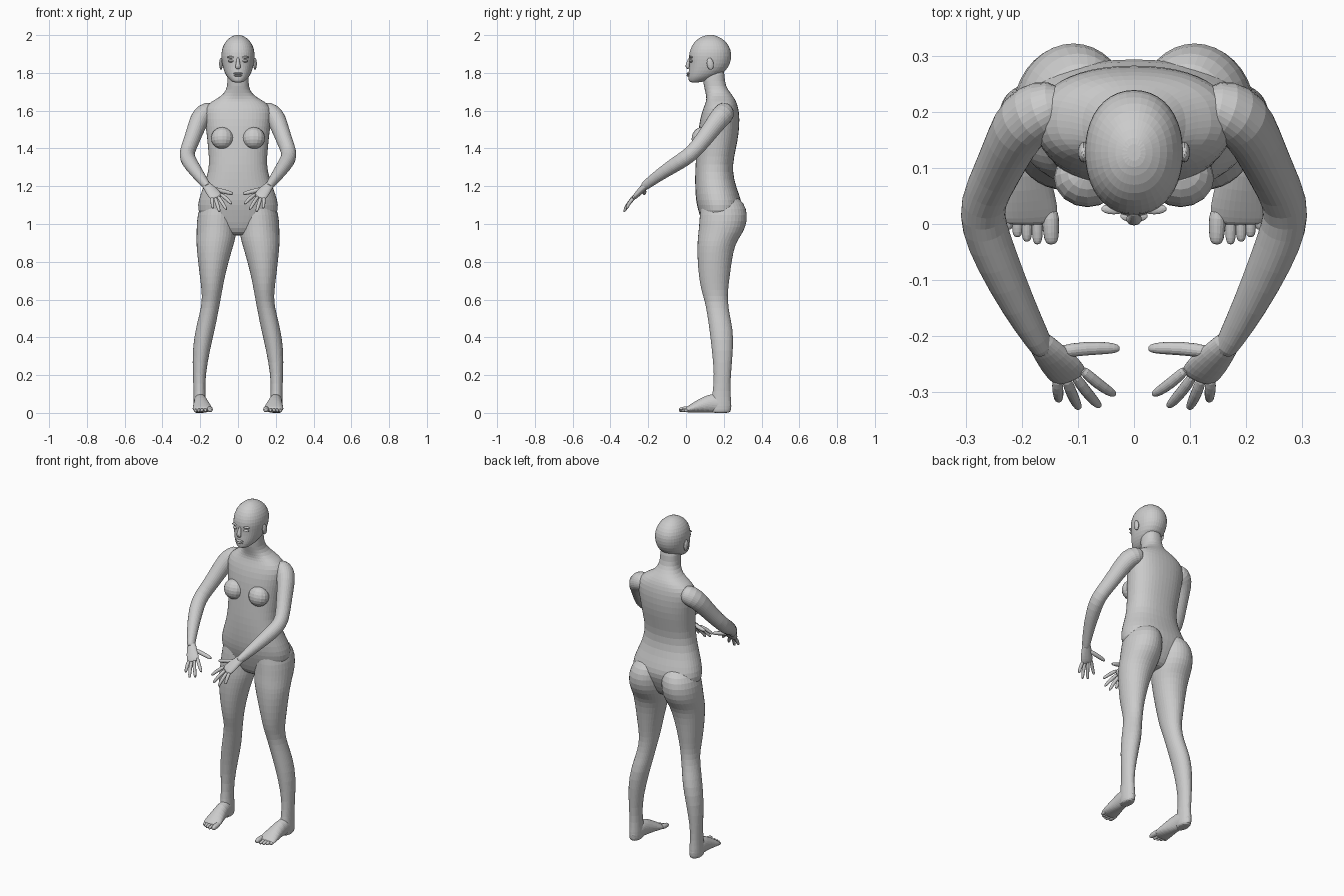
import bpy, bmesh, math
from mathutils import Vector, Matrix

grey = bpy.data.materials.new("plain grey")
grey.diffuse_color = (0.6, 0.6, 0.6, 1)


def finish(name, bm, mirror=False, smooth_levels=1):
    bmesh.ops.recalc_face_normals(bm, faces=bm.faces)
    me = bpy.data.meshes.new(name)
    bm.to_mesh(me)
    bm.free()
    ob = bpy.data.objects.new(name, me)
    bpy.context.collection.objects.link(ob)
    me.materials.append(grey)
    if mirror:
        m = ob.modifiers.new("mirror", 'MIRROR')
        m.use_clip = False
        m.use_mirror_merge = False
    if smooth_levels:
        ob.modifiers.new("soften", 'SUBSURF').levels = smooth_levels
        ob.modifiers["soften"].render_levels = smooth_levels
    return ob


def skin(name, rings, mirror=False, levels=1):
    """Bridge equal rings of points and close both ends."""
    bm = bmesh.new()
    loops = [[bm.verts.new(p) for p in r] for r in rings]
    n = len(loops[0])
    for a, b in zip(loops, loops[1:]):
        for i in range(n):
            j = (i + 1) % n
            bm.faces.new((a[i], a[j], b[j], b[i]))
    for end in (loops[0], loops[-1]):
        mid = bm.verts.new(sum((v.co for v in end), Vector()) / n)
        for i in range(n):
            bm.faces.new((end[i], end[(i + 1) % n], mid))
    return finish(name, bm, mirror, levels)


def stack(name, rows, n=18, power=1.0, mirror=False):
    """Level rings: height, centre x, half width, front y, back y."""
    rings = []
    for z, cx, hw, yf, yb in rows:
        ring = []
        for i in range(n):
            a = 2 * math.pi * i / n
            c, s = math.cos(a), math.sin(a)
            c = math.copysign(abs(c) ** power, c)
            s = math.copysign(abs(s) ** power, s)
            ring.append((cx + 1.01 * hw * c, (yf + yb) / 2 + 1.01 * (yb - yf) / 2 * s, z))
        rings.append(ring)
    return skin(name, rings, mirror)


def tube(name, pts, wide=(1, 0, 0), n=12, mirror=True, levels=1):
    """Rings across a path: x, y, z, radius along wide, radius across it."""
    pos = [Vector(p[:3]) for p in pts]
    rings = []
    for k, p in enumerate(pts):
        t = (pos[min(k + 1, len(pos) - 1)] - pos[max(k - 1, 0)]).normalized()
        w = Vector(wide)
        w = (w - t * w.dot(t)).normalized()
        u = t.cross(w)
        rings.append([pos[k] + w * p[3] * math.cos(2 * math.pi * i / n)
                      + u * p[4] * math.sin(2 * math.pi * i / n) for i in range(n)])
    return skin(name, rings, mirror, levels)


def digit(name, a, b, r, bend=(0, 0, 0)):
    """Finger or toe with a rounded tip."""
    a, b = Vector(a), Vector(b)
    rows = []
    for f, s in ((0, 1), (0.45, 1.05), (0.85, 0.9), (0.97, 0.6), (1, 0.3)):
        p = a.lerp(b, f) + Vector(bend) * math.sin(math.pi * f)
        rows.append((*p, r * s, r * s))
    wide = (0, 0, 1) if abs((b - a).normalized().z) < 0.8 else (1, 0, 0)
    return tube(name, rows, wide, 8, levels=1)


def blob(name, centre, size, mirror=False, tilt=0.0, seg=14):
    bm = bmesh.new()
    mat = (Matrix.Translation(centre) @ Matrix.Rotation(tilt, 4, 'X')
           @ Matrix.Diagonal((*size, 1)))
    bmesh.ops.create_uvsphere(bm, u_segments=seg, v_segments=seg // 2 + 2, radius=1, matrix=mat)
    return finish(name, bm, mirror, 0)


# Trunk and neck
stack("torso", [
    (0.94, 0, 0.07, 0.12, 0.22), (0.97, 0, 0.14, 0.095, 0.25), (1.05, 0, 0.208, 0.072, 0.285),
    (1.10, 0, 0.214, 0.057, 0.298), (1.155, 0, 0.2, 0.05, 0.282), (1.235, 0, 0.167, 0.048, 0.252),
    (1.315, 0, 0.15, 0.05, 0.246), (1.40, 0, 0.158, 0.058, 0.264), (1.48, 0, 0.165, 0.064, 0.28),
    (1.56, 0, 0.178, 0.075, 0.284), (1.615, 0, 0.178, 0.092, 0.277), (1.65, 0, 0.14, 0.108, 0.265),
    (1.675, 0, 0.088, 0.108, 0.25), (1.71, 0, 0.06, 0.1, 0.222), (1.75, 0, 0.055, 0.09, 0.203),
    (1.83, 0, 0.055, 0.09, 0.205)], n=24, power=0.88)
blob("chest_form", (0.083, 0.082, 1.455), (0.06, 0.052, 0.058), True, -0.2, 16)

# Head
stack("head", [
    (1.75, 0, 0.024, 0.022, 0.075), (1.757, 0, 0.038, 0.014, 0.11), (1.78, 0, 0.06, 0.012, 0.165),
    (1.81, 0, 0.075, 0.014, 0.212), (1.85, 0, 0.085, 0.018, 0.235), (1.89, 0, 0.089, 0.014, 0.241),
    (1.925, 0, 0.086, 0.022, 0.237), (1.96, 0, 0.071, 0.04, 0.217), (1.985, 0, 0.048, 0.068, 0.188),
    (2.0, 0, 0.018, 0.105, 0.15)], n=20, power=0.93)
tube("nose", [(0, 0.022, 1.88, 0.008, 0.008), (0, 0.012, 1.855, 0.01, 0.01),
              (0, 0.006, 1.833, 0.017, 0.014), (0, 0.014, 1.822, 0.014, 0.008)], mirror=False, n=8)
blob("upper_lip", (0, 0.014, 1.797), (0.025, 0.011, 0.006))
blob("lower_lip", (0, 0.014, 1.786), (0.022, 0.011, 0.006))
blob("eyelid", (0.036, 0.028, 1.863), (0.017, 0.011, 0.008), True)
blob("brow", (0.036, 0.027, 1.883), (0.023, 0.01, 0.006), True)
blob("ear", (0.09, 0.128, 1.848), (0.01, 0.018, 0.032), True, 0.15)

# Legs, including the seat
stack("leg", [
    (1.15, 0.09, 0.06, 0.11, 0.265), (1.11, 0.1, 0.095, 0.08, 0.309), (1.05, 0.109, 0.107, 0.072, 0.328),
    (0.98, 0.113, 0.107, 0.068, 0.317), (0.93, 0.116, 0.104, 0.062, 0.285),
    (0.89, 0.122, 0.099, 0.06, 0.26), (0.81, 0.13, 0.083, 0.06, 0.243), (0.72, 0.136, 0.066, 0.068, 0.232),
    (0.65, 0.138, 0.055, 0.08, 0.222), (0.59, 0.142, 0.048, 0.1, 0.222), (0.52, 0.156, 0.049, 0.113, 0.23),
    (0.44, 0.174, 0.051, 0.124, 0.25), (0.335, 0.195, 0.047, 0.137, 0.25), (0.2, 0.206, 0.033, 0.15, 0.237),
    (0.11, 0.204, 0.031, 0.142, 0.234), (0.055, 0.203, 0.034, 0.13, 0.241),
    (0.015, 0.203, 0.034, 0.13, 0.24), (0.0, 0.203, 0.028, 0.135, 0.232)], n=18, mirror=True)

# Feet and toes
tube("foot", [(0.203, 0.235, 0.03, 0.02, 0.022), (0.203, 0.2, 0.045, 0.034, 0.045),
              (0.2, 0.15, 0.055, 0.036, 0.055), (0.194, 0.09, 0.041, 0.043, 0.041),
              (0.19, 0.045, 0.028, 0.052, 0.028), (0.187, 0.012, 0.018, 0.054, 0.018),
              (0.187, 0.0, 0.015, 0.045, 0.012)], n=16)
for i, (x, y, r) in enumerate([(0.147, -0.036, 0.016), (0.172, -0.036, 0.011), (0.191, -0.031, 0.011),
                               (0.208, -0.023, 0.011), (0.225, -0.01, 0.011)]):
    digit("toe_%d" % (i + 1), (0.187 + (x - 0.187) * 0.95, 0.025, r + 0.006), (x, y, r), r)

# Arms
tube("arm", [
    (0.125, 0.21, 1.597, 0.04, 0.045), (0.16, 0.207, 1.594, 0.056, 0.058), (0.195, 0.186, 1.57, 0.056, 0.058),
    (0.217, 0.15, 1.525, 0.048, 0.052), (0.245, 0.09, 1.443, 0.043, 0.045),
    (0.272, 0.037, 1.38, 0.041, 0.042), (0.268, -0.005, 1.347, 0.042, 0.042),
    (0.247, -0.06, 1.313, 0.04, 0.04), (0.207, -0.145, 1.257, 0.032, 0.032),
    (0.17, -0.21, 1.208, 0.023, 0.026), (0.16, -0.225, 1.195, 0.02, 0.022)], wide=(1, 0.2, 0), n=14)

# Hands
tube("palm", [
    (0.174, -0.203, 1.213, 0.022, 0.02), (0.155, -0.225, 1.193, 0.029, 0.019),
    (0.135, -0.248, 1.168, 0.036, 0.017), (0.117, -0.268, 1.146, 0.037, 0.014),
    (0.111, -0.275, 1.138, 0.03, 0.009)], wide=(-0.83, 0.4, 0.38))
fingers = {
    "index_finger": ((0.092, -0.26, 1.158), (0.034, -0.304, 1.106)),
    "middle_finger": ((0.106, -0.27, 1.145), (0.061, -0.325, 1.075)),
    "ring_finger": ((0.121, -0.276, 1.138), (0.098, -0.328, 1.064)),
    "little_finger": ((0.137, -0.277, 1.138), (0.134, -0.314, 1.082)),
}
for name, (a, b) in fingers.items():
    digit(name, a, b, 0.0105, (0, -0.004, 0.004))
digit("thumb", (0.135, -0.228, 1.187), (0.026, -0.222, 1.16), 0.013, (0, 0.004, 0))
